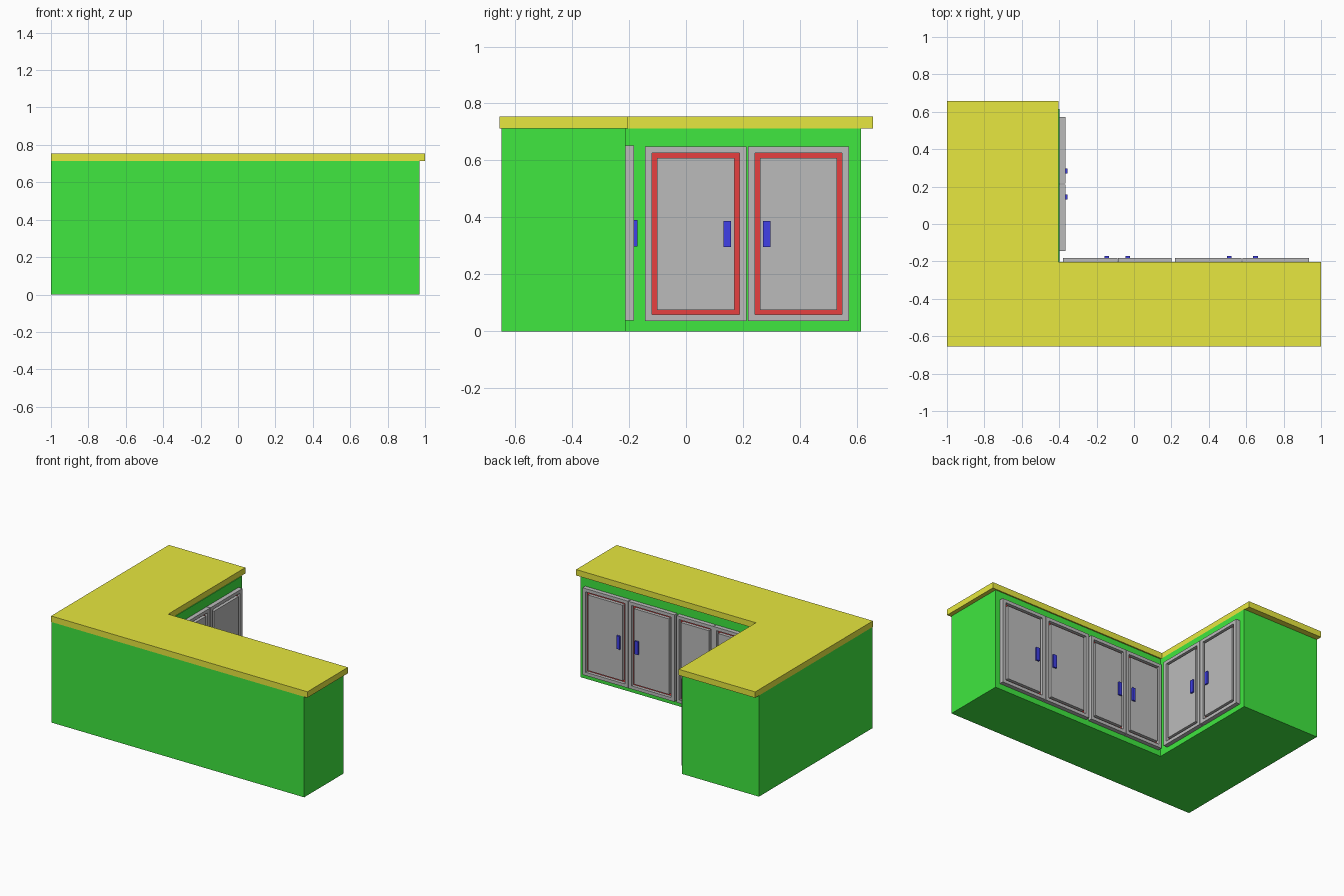
import bpy, bmesh

if "Cube" in bpy.data.objects:
    bpy.data.objects.remove(bpy.data.objects["Cube"])


def material(name, rgb):
    m = bpy.data.materials.new(name)
    m.diffuse_color = (*rgb, 1)
    m.use_nodes = True
    m.node_tree.nodes["Principled BSDF"].inputs["Base Color"].default_value = m.diffuse_color
    return m


GREEN = material("green", (0.05, 0.8, 0.05))
YELLOW = material("yellow", (0.8, 0.8, 0.05))
BLUE = material("blue", (0.05, 0.05, 0.8))
RED = material("red", (0.8, 0.05, 0.05))
GREY = material("grey", (0.5, 0.5, 0.5))

BODY_X, BODY_Y = -0.397, -0.212   # planes of the two door-carrying faces


def finish(name, bm, mats):
    bmesh.ops.recalc_face_normals(bm, faces=bm.faces)
    mesh = bpy.data.meshes.new(name)
    bm.to_mesh(mesh)
    bm.free()
    for m in mats:
        mesh.materials.append(m)
    ob = bpy.data.objects.new(name, mesh)
    bpy.context.collection.objects.link(ob)
    return ob


def l_shape(name, x0, x1, y0, y1, xi, yi, z0, z1, mat):
    """L-shaped outline with inner corner (xi, yi), extruded from z0 to z1."""
    pts = [(x0, y0), (x1, y0), (x1, yi), (xi, yi), (xi, y1), (x0, y1)]
    bm = bmesh.new()
    low = [bm.verts.new((x, y, z0)) for x, y in pts]
    top = [bm.verts.new((x, y, z1)) for x, y in pts]
    bm.faces.new(low[::-1])
    bm.faces.new(top)
    for i in range(6):
        j = (i + 1) % 6
        bm.faces.new((low[i], low[j], top[j], top[i]))
    return finish(name, bm, [mat])


def ring_panel(name, wing, u0, u1, z0, z1, steps, mats):
    """Stack of rectangles; each step is (side inset, height inset, depth, material)."""
    bm = bmesh.new()
    prev = None
    for iu, iz, d, mi in steps:
        loop = []
        for u, z in ((u0 + iu, z0 + iz), (u1 - iu, z0 + iz),
                     (u1 - iu, z1 - iz), (u0 + iu, z1 - iz)):
            co = (BODY_X + d, u, z) if wing else (u, BODY_Y + d, z)
            loop.append(bm.verts.new(co))
        if prev:
            for i in range(4):
                j = (i + 1) % 4
                f = bm.faces.new((prev[i], prev[j], loop[j], loop[i]))
                f.material_index = mi
        else:
            bm.faces.new(loop[::-1])
        prev = loop
    bm.faces.new(prev)
    return finish(name, bm, mats)


def door(name, wing, u0, u1, z0, z1, h0, h1, hz0, hz1):
    T, floor = 0.03, 0.008
    k = (u1 - u0) / 0.355
    a, b = 0.025 * k, 0.042 * k
    # door with a red-floored groove around its panel
    ring_panel(name, wing, u0, u1, z0, z1,
               [(0, 0, 0, 0), (0, 0, T, 0), (a, 0.023, T, 0), (a, 0.023, floor, 0),
                (b, 0.040, floor, 1), (b, 0.040, T, 0)], [GREY, RED])
    # handle
    ring_panel(name + "_handle", wing, h0, h1, hz0, hz1,
               [(0, 0, T - 0.002, 0), (0, 0, T + 0.011, 0)], [BLUE])


# cabinet carcass and worktop
l_shape("cabinet_body", -1, 0.97, -0.648, 0.615, BODY_X - 0.001, BODY_Y, 0, 0.713, GREEN)
l_shape("countertop", -1, 1, -0.655, 0.657, -0.403, -0.203, 0.713, 0.755, YELLOW)

# doors on the long run
long_run = [(-0.380, -0.089, -0.157, -0.134), (-0.086, 0.201, -0.045, -0.021),
            (0.219, 0.576, 0.496, 0.522), (0.580, 0.935, 0.637, 0.663)]
for i, (u0, u1, h0, h1) in enumerate(long_run):
    door(f"long_door_{i + 1}", False, u0, u1, 0.039, 0.652, h0, h1, 0.298, 0.391)

# doors on the short wing
wing_run = [(-0.144, 0.212, 0.131, 0.158), (0.217, 0.573, 0.270, 0.297)]
for i, (u0, u1, h0, h1) in enumerate(wing_run):
    door(f"wing_door_{i + 1}", True, u0, u1, 0.036, 0.649, h0, h1, 0.296, 0.387)
